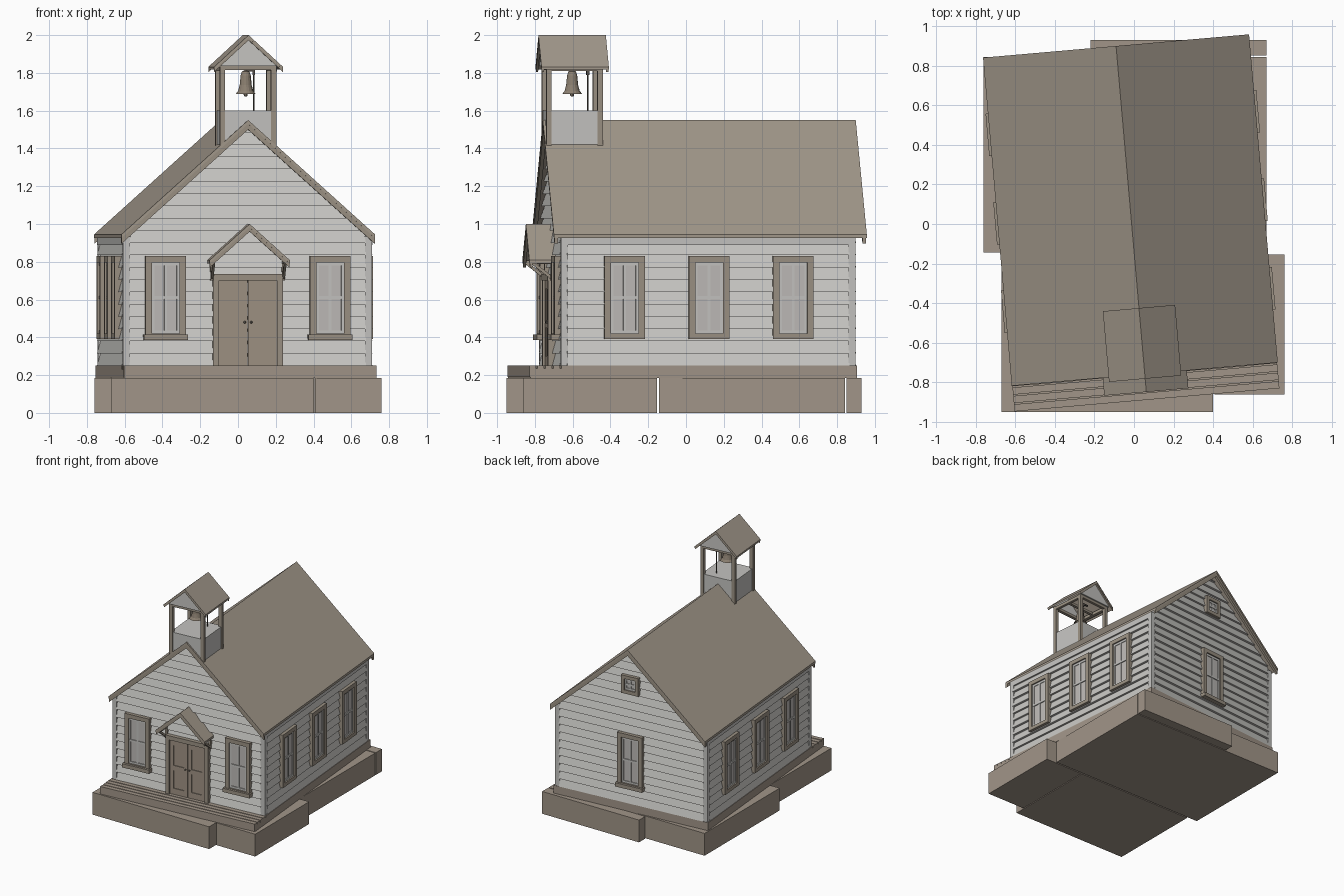
import bpy, bmesh, math
from mathutils import Matrix, Vector

if "Cube" in bpy.data.objects:
    bpy.data.objects.remove(bpy.data.objects["Cube"])

# ---------- materials ----------
def material(name, r, g, b):
    def lin(c):
        c /= 255
        return ((c + 0.055) / 1.055) ** 2.4
    col = (lin(r), lin(g), lin(b), 1)
    m = bpy.data.materials.new(name)
    m.use_nodes = True
    m.diffuse_color = col
    m.node_tree.nodes["Principled BSDF"].inputs["Base Color"].default_value = col
    return m

SIDING = material("siding white", 200, 199, 195)
PALE = material("pale trim", 196, 195, 192)
BROWN = material("brown trim", 155, 145, 131)
ROOF = material("roof brown", 163, 153, 140)
DOOR = material("door brown", 159, 146, 131)
STONE = material("foundation brown", 161, 149, 136)
GLASS = material("window glass", 190, 186, 183)
METAL = material("bell bronze", 140, 128, 113)
DARK = material("dark iron", 85, 80, 74)

# ---------- helpers ----------
HOUSE = Matrix.Rotation(math.radians(5), 4, 'Z') @ Matrix.Translation((-0.012, 0, 0))

class Part:
    """Collects solids into one named object."""
    def __init__(self, name, mat, base=HOUSE):
        self.name, self.mat, self.base, self.bm = name, mat, base, bmesh.new()

    def box(self, x0, x1, y0, y1, z0, z1, m=Matrix()):
        size = Matrix.Diagonal((x1 - x0, y1 - y0, z1 - z0, 1))
        mid = Matrix.Translation(((x0 + x1) / 2, (y0 + y1) / 2, (z0 + z1) / 2))
        bmesh.ops.create_cube(self.bm, size=1, matrix=m @ mid @ size)

    def prism(self, xz, y0, y1):
        face = self.bm.faces.new([self.bm.verts.new((x, y0, z)) for x, z in xz])
        out = bmesh.ops.extrude_face_region(self.bm, geom=[face], use_keep_orig=True)
        vs = [v for v in out["geom"] if isinstance(v, bmesh.types.BMVert)]
        bmesh.ops.translate(self.bm, vec=(0, y1 - y0, 0), verts=vs)

    def chevron(self, half, top, slope, thick, y0, y1):
        e = top - half * slope
        self.prism([(-half, e), (0, top), (half, e), (half, e - thick),
                    (0, top - thick), (-half, e - thick)], y0, y1)

    def board(self, u0, u1, t0, t1, z0, z1, m):
        # clapboard: wedge that is thick at its lower edge
        pts = [(u0, 0, z0), (u1, 0, z0), (u1, -LIP, z0), (u0, -LIP, z0), (t0, 0, z1), (t1, 0, z1)]
        v = [self.bm.verts.new(m @ Vector(p)) for p in pts]
        for f in ((0, 1, 2, 3), (3, 2, 5, 4), (0, 4, 5, 1), (0, 3, 4), (1, 5, 2)):
            self.bm.faces.new([v[i] for i in f])

    def done(self, smooth=False):
        bmesh.ops.recalc_face_normals(self.bm, faces=self.bm.faces)
        me = bpy.data.meshes.new(self.name)
        self.bm.to_mesh(me)
        self.bm.free()
        me.materials.append(self.mat)
        ob = bpy.data.objects.new(self.name, me)
        ob.matrix_world = self.base
        bpy.context.collection.objects.link(ob)
        if smooth:
            for p in me.polygons:
                p.use_smooth = True
        return ob

# ---------- main sizes ----------
LIP, HALF, FRONT, BACK = 0.018, 0.648, -0.708, 0.832
FLOOR, TOP, SLOPE, STEP = 0.25, 1.55, 0.898, 0.065

def wall(angle, x, y):
    return Matrix.Translation((x, y, 0)) @ Matrix.Rotation(math.radians(angle), 4, 'Z')

FRONT_W, BACK_W = wall(0, 0, FRONT), wall(180, 0, BACK)
RIGHT_W, LEFT_W = wall(90, HALF, 0), wall(270, -HALF, 0)

# ---------- foundation blocks (square to the ground) ----------
p = Part("foundation", STONE, Matrix())
for b in ((-0.67, 0.40, -0.95, -0.153), (0.407, 0.76, -0.86, -0.153),
          (-0.76, 0.67, -0.143, 0.842), (-0.22, 0.67, 0.85, 0.93)):
    p.box(*b, 0, 0.185)
p.done()

# ---------- floor platform and front deck ----------
p = Part("floor_platform", STONE)
p.box(-0.67, 0.67, -0.72, 0.85, 0.185, FLOOR)
p.box(-0.67, 0.67, -0.885, -0.72, 0.185, 0.236)
p.done()
p = Part("deck_planks", STONE)
for i in range(4):
    y = -0.89 + i * 0.0425
    p.box(-0.671, 0.671, y, y + 0.036, 0.19 if i == 0 else 0.23, FLOOR)
p.done()

# ---------- walls ----------
eave = TOP - 0.023 - HALF * SLOPE
p = Part("wall_core", SIDING)
p.prism([(-HALF, FLOOR), (-HALF, eave), (0, TOP - 0.023), (HALF, eave), (HALF, FLOOR)], FRONT, BACK)
p.done()

p = Part("clapboards", SIDING)
z = FLOOR
while z < TOP - 0.06:
    lo, hi = [max(0.002, min(HALF - 0.02, (TOP - 0.03 - h) / SLOPE)) for h in (z, z + STEP)]
    for m in (FRONT_W, BACK_W):
        p.board(-lo, lo, -hi, hi, z, min(z + STEP, TOP - 0.04), m)
    if z < 0.88:
        for m, s in ((RIGHT_W, 1), (LEFT_W, -1)):
            a, b = sorted((s * (FRONT + 0.02), s * (BACK - 0.02)))
            p.board(a, b, a, b, z, min(z + STEP, 0.9), m)
    z += STEP
p.done()

p = Part("corner_trim", PALE)
for s in (-1, 1):
    for y0, y1 in ((FRONT - 0.013, FRONT + 0.025), (BACK - 0.025, BACK + 0.013)):
        a, b = sorted((s * 0.625, s * 0.662))
        p.box(a, b, y0, y1, FLOOR, 0.935)
    a, b = sorted((s * 0.64, s * 0.664))
    p.box(a, b, FRONT, BACK, 0.89, 0.936)
p.done()

# ---------- main roof ----------
p = Part("main_roof", ROOF)
p.chevron(0.674, TOP, SLOPE, 0.02, -0.76, 0.903)
p.done()
p = Part("rake_boards", BROWN)
for y0 in (-0.757, 0.88):
    p.chevron(0.673, TOP - 0.004, SLOPE, 0.046, y0, y0 + 0.02)
p.done()

# ---------- windows ----------
frames, sashes, panes = (Part(*a) for a in (("window_frames", BROWN), ("window_sashes", PALE), ("window_panes", GLASS)))

def window(m, u, z0, z1, w, sill=False, t=0.034):
    h = w / 2
    for s in (-1, 1):
        a, b = sorted((s * h, s * (h - t)))
        frames.box(u + a, u + b, -0.038, 0, z0, z1, m)
    frames.box(u - h, u + h, -0.038, 0, z1 - t, z1, m)
    frames.box(u - h, u + h, -0.038, 0, z0, z0 + 0.03, m)
    if sill:
        frames.box(u - h - 0.01, u + h + 0.01, -0.056, 0, z0 - 0.005, z0 + 0.026, m)
    g, zl, zh, mid = h - t, z0 + 0.03, z1 - t, (z0 + z1) / 2
    panes.box(u - g, u + g, -0.02, 0, zl, zh, m)
    for c in (-g + 0.007, 0, g - 0.007):
        sashes.box(u + c - 0.007, u + c + 0.007, -0.026, 0, zl, zh, m)
    for c in (zl + 0.008, mid, zh - 0.008):
        sashes.box(u - g, u + g, -0.027, 0, c - 0.008, c + 0.008, m)

for u in (-0.437, 0.437):
    window(FRONT_W, u, 0.39, 0.83, 0.215, True)
for y in (-0.384, 0.064, 0.512):
    window(RIGHT_W, y, 0.39, 0.83, 0.215)
    window(LEFT_W, -y, 0.39, 0.83, 0.215)
window(BACK_W, 0, 0.39, 0.83, 0.215, True)
window(BACK_W, 0, 1.165, 1.315, 0.15, False, 0.028)
for p in (frames, sashes, panes):
    p.done()

# ---------- double door ----------
p = Part("door_frame", BROWN)
for s in (-1, 1):
    a, b = sorted((s * 0.155, s * 0.185))
    p.box(a, b, -0.04, 0, FLOOR, 0.735, FRONT_W)
p.box(-0.185, 0.185, -0.042, 0, 0.70, 0.735, FRONT_W)
p.done()
p = Part("door_leaves", DOOR)
k = Part("door_knobs", DARK)
for s in (-1, 1):
    a, b = sorted((s * 0.0015, s * 0.155))
    p.box(a, b, -0.021, 0, FLOOR, 0.70, FRONT_W)
    for x in (a, b - 0.03):
        p.box(x, x + 0.03, -0.027, 0, FLOOR, 0.70, FRONT_W)
    for z0, z1 in ((FLOOR, 0.30), (0.45, 0.49), (0.655, 0.70)):
        p.box(a + 0.03, b - 0.03, -0.027, 0, z0, z1, FRONT_W)
    bmesh.ops.create_uvsphere(k.bm, u_segments=8, v_segments=6, radius=0.007,
                              matrix=FRONT_W @ Matrix.Translation((s * 0.017, -0.032, 0.48)))
p.done()
k.done(True)

# ---------- porch hood and brackets ----------
p = Part("porch_roof", ROOF)
p.chevron(0.213, 1.0, SLOPE, 0.018, -0.85, FRONT)
p.done()
p = Part("porch_trim", BROWN)
p.chevron(0.212, 0.997, SLOPE, 0.037, -0.847, -0.832)
for x in (-0.19, 0.19):
    p.box(x - 0.008, x + 0.008, -0.835, FRONT, 0.788, 0.806)
    p.box(x - 0.008, x + 0.008, -0.735, FRONT, 0.70, 0.80)
    tilt = Matrix.Translation((x, -0.775, 0.75)) @ Matrix.Rotation(math.radians(-38), 4, 'X')
    p.box(-0.007, 0.007, -0.07, 0.07, -0.008, 0.008, tilt)
p.done()

# ---------- belfry ----------
CY = -0.604
p = Part("belfry_base", PALE)
p.prism([(-0.143, 1.6), (-0.143, 1.415), (0, 1.54), (0.143, 1.415), (0.143, 1.6)], CY - 0.143, CY + 0.143)
p.done()
p = Part("belfry_posts", BROWN)
for sx in (-1, 1):
    for sy in (-1, 1):
        x, y = sx * 0.136, CY + sy * 0.136
        p.box(x - 0.014, x + 0.014, y - 0.014, y + 0.014, 1.412, 1.83)
    p.box(sx * 0.136 - 0.012, sx * 0.136 + 0.012, CY - 0.15, CY + 0.15, 1.81, 1.835)
    p.box(-0.15, 0.15, CY + sx * 0.136 - 0.012, CY + sx * 0.136 + 0.012, 1.815, 1.838)
p.box(-0.13, 0.13, CY - 0.011, CY + 0.011, 1.815, 1.835)
p.done()
p = Part("belfry_gables", SIDING)
for s in (-1, 1):
    y = CY + s * 0.152
    p.prism([(-0.158, 1.837), (0, 1.985), (0.158, 1.837)], y - 0.008, y + 0.008)
p.done()
p = Part("belfry_roof", ROOF)
p.chevron(0.183, 2.0, 0.92, 0.015, CY - 0.179, CY + 0.179)
p.done()
p = Part("belfry_rakes", BROWN)
for y0 in (CY - 0.177, CY + 0.165):
    p.chevron(0.182, 1.997, 0.92, 0.024, y0, y0 + 0.012)
p.done()

# ---------- bell, lever and rope ----------
p = Part("bell", METAL)
profile = [(0, 1.815), (0.02, 1.808), (0.027, 1.785), (0.032, 1.735), (0.04, 1.705),
           (0.053, 1.688), (0.046, 1.688), (0.028, 1.73), (0, 1.78)]
vs = [p.bm.verts.new((r, CY, z)) for r, z in profile]
es = [p.bm.edges.new(e) for e in zip(vs, vs[1:])]
bmesh.ops.spin(p.bm, geom=vs + es, cent=(0, CY, 0), axis=(0, 0, 1), angle=math.tau, steps=16)
bmesh.ops.remove_doubles(p.bm, verts=p.bm.verts, dist=0.0005)
bmesh.ops.create_uvsphere(p.bm, u_segments=8, v_segments=6, radius=0.011,
                          matrix=Matrix.Translation((0, CY, 1.685)))
p.done()
p = Part("bell_rope", DARK)
bmesh.ops.create_cone(p.bm, cap_ends=True, segments=6, radius1=0.0035, radius2=0.0035, depth=0.22,
                      matrix=Matrix.Translation((0.05, -0.525, 1.71)))
p.box(0.043, 0.057, -0.533, -0.517, 1.79, 1.815)
p.box(0.0, 0.055, -0.53, -0.52, 1.808, 1.82)
p.done()
